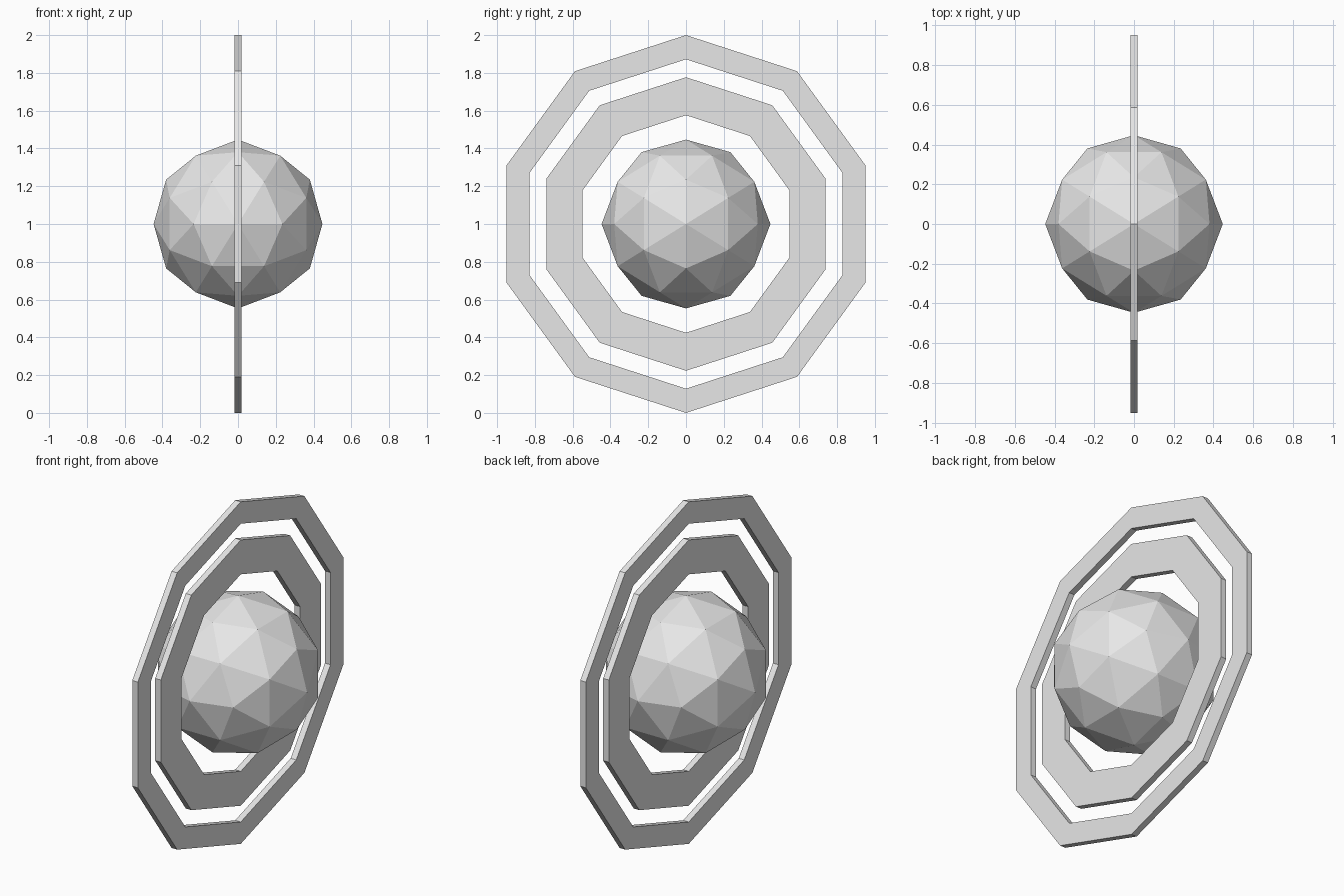
import bpy, bmesh, math
from mathutils import Matrix

if "Cube" in bpy.data.objects:
    bpy.data.objects.remove(bpy.data.objects["Cube"])

CENTRE_Z = 1.0
HALF_THICK = 0.018
SIDES = 10

grey = bpy.data.materials.new("light grey")
grey.diffuse_color = (0.8, 0.8, 0.8, 1)
grey.use_nodes = True
grey.node_tree.nodes["Principled BSDF"].inputs["Base Color"].default_value = grey.diffuse_color


def add_object(name, bm):
    bmesh.ops.recalc_face_normals(bm, faces=bm.faces)
    mesh = bpy.data.meshes.new(name)
    bm.to_mesh(mesh)
    bm.free()
    mesh.materials.append(grey)
    ob = bpy.data.objects.new(name, mesh)
    ob.location.z = CENTRE_Z
    bpy.context.collection.objects.link(ob)
    return ob


def flat_ring(name, outer, inner):
    # rectangular cross-section swept round ten sides, standing in the YZ plane
    bm = bmesh.new()
    section = [(-HALF_THICK, outer), (HALF_THICK, outer),
               (HALF_THICK, inner), (-HALF_THICK, inner)]
    loops = []
    for i in range(SIDES):
        a = 2 * math.pi * i / SIDES
        loops.append([bm.verts.new((x, r * math.sin(a), r * math.cos(a)))
                      for x, r in section])
    for i in range(SIDES):
        p, q = loops[i], loops[(i + 1) % SIDES]
        for j in range(4):
            k = (j + 1) % 4
            bm.faces.new((p[j], p[k], q[k], q[j]))
    return add_object(name, bm)


# faceted globe, turned so its edge midpoints lie on the axes
bm = bmesh.new()
turn = Matrix.Rotation(math.radians(58.2825), 4, 'Y')
bmesh.ops.create_icosphere(bm, subdivisions=2, radius=0.447, matrix=turn)
add_object("globe", bm)

# two concentric rings
flat_ring("inner_ring", 0.777, 0.576)
flat_ring("outer_ring", 1.0, 0.872)
